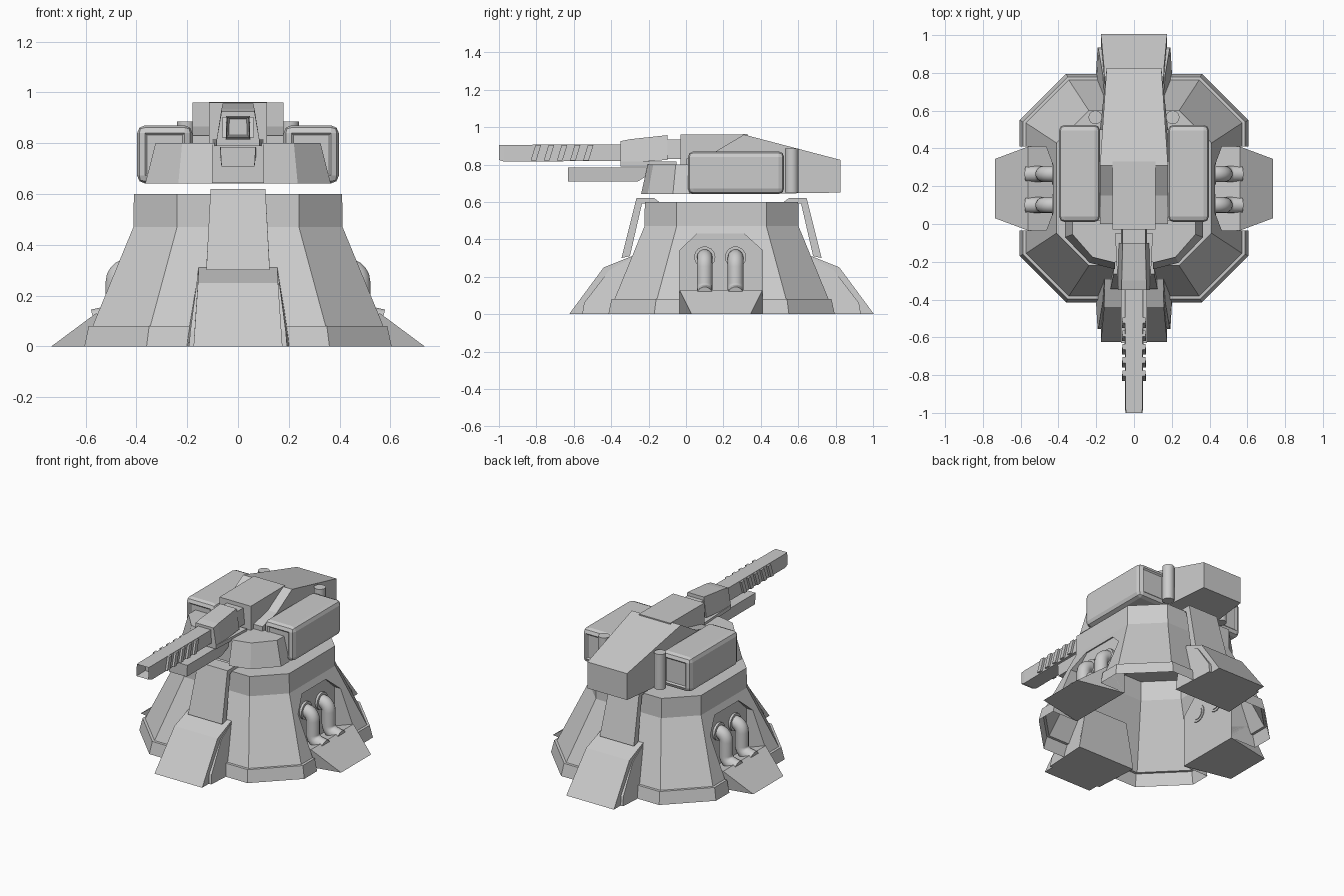
import bpy, bmesh, math
from mathutils import Vector

if "Cube" in bpy.data.objects:
    bpy.data.objects.remove(bpy.data.objects["Cube"])

CY = 0.19  # centre of the base along y


def make(name, rings, cap=True):
    """Skin a list of equal-length point rings."""
    bm = bmesh.new()
    vs = [[bm.verts.new(p) for p in r] for r in rings]
    n = len(vs[0])
    for a, b in zip(vs, vs[1:]):
        for i in range(n):
            j = (i + 1) % n
            bm.faces.new((a[i], a[j], b[j], b[i]))
    if cap:
        bm.faces.new(vs[0][::-1])
        bm.faces.new(vs[-1])
    bmesh.ops.recalc_face_normals(bm, faces=bm.faces)
    me = bpy.data.meshes.new(name)
    bm.to_mesh(me)
    bm.free()
    ob = bpy.data.objects.new(name, me)
    bpy.context.collection.objects.link(ob)
    return ob


def prism(name, pts):
    """Side profile of (y, z, half width) points, spanning x."""
    return make(name, [[(s * w, y, z) for y, z, w in pts] for s in (-1, 1)])


def box(name, x0, x1, y0, y1, z0, z1):
    return make(name, [[(x0, y0, z), (x1, y0, z), (x1, y1, z), (x0, y1, z)] for z in (z0, z1)])


def smooth(ob):
    bpy.ops.object.select_all(action='DESELECT')
    ob.select_set(True)
    bpy.context.view_layer.objects.active = ob
    bpy.ops.object.shade_smooth_by_angle(angle=math.radians(40))


def tube(name, path, r, s=1, n=14):
    """Round tube along (x, z) path points at fixed y; path = [(x, y, z)]."""
    P = [Vector(p) for p in path]
    rings = []
    for i, p in enumerate(P):
        t = (P[min(i + 1, len(P) - 1)] - P[max(i - 1, 0)]).normalized()
        u = Vector((0, 1, 0))
        v = t.cross(u)
        ring = [p + r * (math.cos(a) * u + math.sin(a) * v)
                for a in (math.tau * k / n for k in range(n))]
        rings.append([(s * q.x, q.y, q.z) for q in ring])
    ob = make(name, rings)
    smooth(ob)
    return ob


# Octagonal base shell with a recess on each side, open underneath
def octagon(h, c, z):
    q = [(c, -h), (h, -c), (h, c), (c, h), (-c, h), (-h, c), (-h, -c), (-c, -h)]
    return [(x, y + CY, z) for x, y in q]


base = make("base", [octagon(.605, .36, 0), octagon(.588, .35, .08), octagon(.572, .345, .081),
                     octagon(.412, .24, .47), octagon(.41, .24, .6)])
arch = [(-.035, -.1), (.41, -.1), (.41, .34), (.31, .43), (.06, .43), (-.035, .34)]
for s in (-1, 1):
    cut = make("recess_cutter", [[(s * x, y, z) for y, z in arch] for x in (.42, .9)])
    cut.hide_render = True
    m = base.modifiers.new("recess", 'BOOLEAN')
    m.operation, m.solver, m.object = 'DIFFERENCE', 'EXACT', cut
    bpy.context.view_layer.objects.active = base
    bpy.ops.object.modifier_apply(modifier=m.name)
    bpy.data.objects.remove(cut)
bm = bmesh.new()
bm.from_mesh(base.data)
under = [f for f in bm.faces if f.normal.z < -.9 and f.calc_center_median().z < .01]
bmesh.ops.delete(bm, geom=under, context='FACES')
bm.to_mesh(base.data)
bm.free()

# Front and back feet with upright armour plates
for label, s in (("front", -1), ("back", 1)):
    def ys(pts):
        return [(CY + s * d, z, w) for d, z, w in pts]
    prism(label + "_foot", ys([(.815, 0, .175), (.63, .25, .158), (.48, .31, .155),
                               (.45, .3, .155), (.45, 0, .175)]))
    prism(label + "_foot_backing", ys([(.745, 0, .193), (.735, .06, .188), (.6, .235, .165), (.48, .3, .157),
                                       (.45, .3, .157), (.45, .08, .2), (.45, 0, .21)]))
    prism(label + "_plate", ys([(.535, .3, .125), (.455, .62, .108), (.36, .62, .108),
                                (.33, .598, .108), (.425, .592, .108), (.49, .31, .125)]))

# Side details: sloped footing, bent pipes and wall collars
for s, label in ((1, "right"), (-1, "left")):
    make(label + "_side_footing", [
        [(s * .42, y0, 0), (s * .42, y0, .08), (s * .56, y0, .13), (s * .735, y1, 0)]
        for y0, y1 in ((-.035, .03), (.41, .345))])
    for y in (.1, .265):
        path = [(.41, y, .305)]
        path += [(.43 + .05 * math.sin(a), y, .255 + .05 * math.cos(a))
                 for a in (math.pi / 2 * k / 5 for k in range(6))]
        path += [(.53 - .05 * math.cos(a), y, .165 - .05 * math.sin(a))
                 for a in (math.radians(80) * k / 5 for k in range(6))]
        path += [(.57, y, .105)]
        tube(label + "_pipe", path, .042, s)
        tube(label + "_pipe_collar", [(.415, y, .305), (.435, y, .305)], .057, s)

# Turret hull
prism("turret_hull", [(0, .645, .18), (0, .83, .18), (.15, .865, .18), (.31, .96, .18),
                      (.825, .825, .145), (.825, .65, .145), (.5, .645, .18)])
prism("hull_front", [(-.03, .66, .115), (-.03, .96, .115), (.33, .962, .115), (.33, .66, .115)])
box("turret_deck", -.2, .2, -.05, .5, .642, .7)
box("gun_cradle", -.113, .113, -.2, 0, .645, .8)

for s, label in ((1, "right"), (-1, "left")):
    # Front cheek armour
    low = [(.1, -.24), (.235, -.205), (.365, -.07), (.365, .02), (.1, .02)]
    top = [(.1, -.205), (.22, -.175), (.325, -.055), (.325, .02), (.1, .02)]
    make(label + "_cheek_armour", [[(s * x, y, z) for x, y in q] for q, z in ((low, .642), (top, .8))])
    # Side pod with rounded edges and recessed end panels
    x0, x1 = sorted((s * .18, s * .397))
    pod = box(label + "_side_pod", x0, x1, .01, .525, .642, .87)
    bm = bmesh.new()
    bm.from_mesh(pod.data)
    bmesh.ops.bevel(bm, geom=bm.edges[:], offset=.03, segments=2, profile=.5, affect='EDGES')
    ends = [f for f in bm.faces if abs(f.normal.y) > .99 and f.calc_area() > .01]
    bmesh.ops.inset_individual(bm, faces=ends, thickness=.012, depth=-.008)
    bm.to_mesh(pod.data)
    bm.free()
    # Upright canister behind the pod
    n = 16
    can = make(label + "_canister", [
        [(s * .205 + .036 * math.cos(math.tau * k / n), .565 + .036 * math.sin(math.tau * k / n), z)
         for k in range(n)] for z in (.65, .885)])
    smooth(can)


# Gun
def bar(name, secs):
    """Sections of (y, z low, z high, half width low, half width high)."""
    return make(name, [[(-a, y, z0), (a, y, z0), (b, y, z1), (-b, y, z1)] for y, z0, z1, a, b in secs])


bar("gun_neck", [(-.11, .83, .935, .07, .06), (-.02, .83, .935, .07, .06)])
bar("gun_breech", [(-.35, .81, .925, .085, .065), (-.3, .81, .935, .085, .065), (-.1, .825, .957, .08, .06)])
bar("gun_shelf", [(-.35, .79, .815, .085, .085), (-.05, .79, .815, .1, .1)])
prism("lower_barrel", [(-.63, .785, .07), (-.63, .708, .065), (-.26, .708, .065),
                       (-.2, .745, .07), (-.2, .785, .07)])

# Barrel with a hollow muzzle
barrel = bar("barrel", [(-1, .825, .905, .045, .042), (-.97, .815, .905, .048, .045), (-.34, .82, .908, .05, .047)])
bm = bmesh.new()
bm.from_mesh(barrel.data)
tip = [f for f in bm.faces if f.normal.y < -.9]
bmesh.ops.inset_region(bm, faces=tip, thickness=.012)
bmesh.ops.translate(bm, verts=list({v for f in tip for v in f.verts}), vec=(0, .08, 0))
bm.to_mesh(barrel.data)
bm.free()

# Slanted cooling fins
for k in range(5):
    y = -.83 + .07 * k
    prism("barrel_fin", [(y, .822, .063), (y + .03, .822, .063), (y + .055, .904, .06), (y + .025, .904, .06)])
